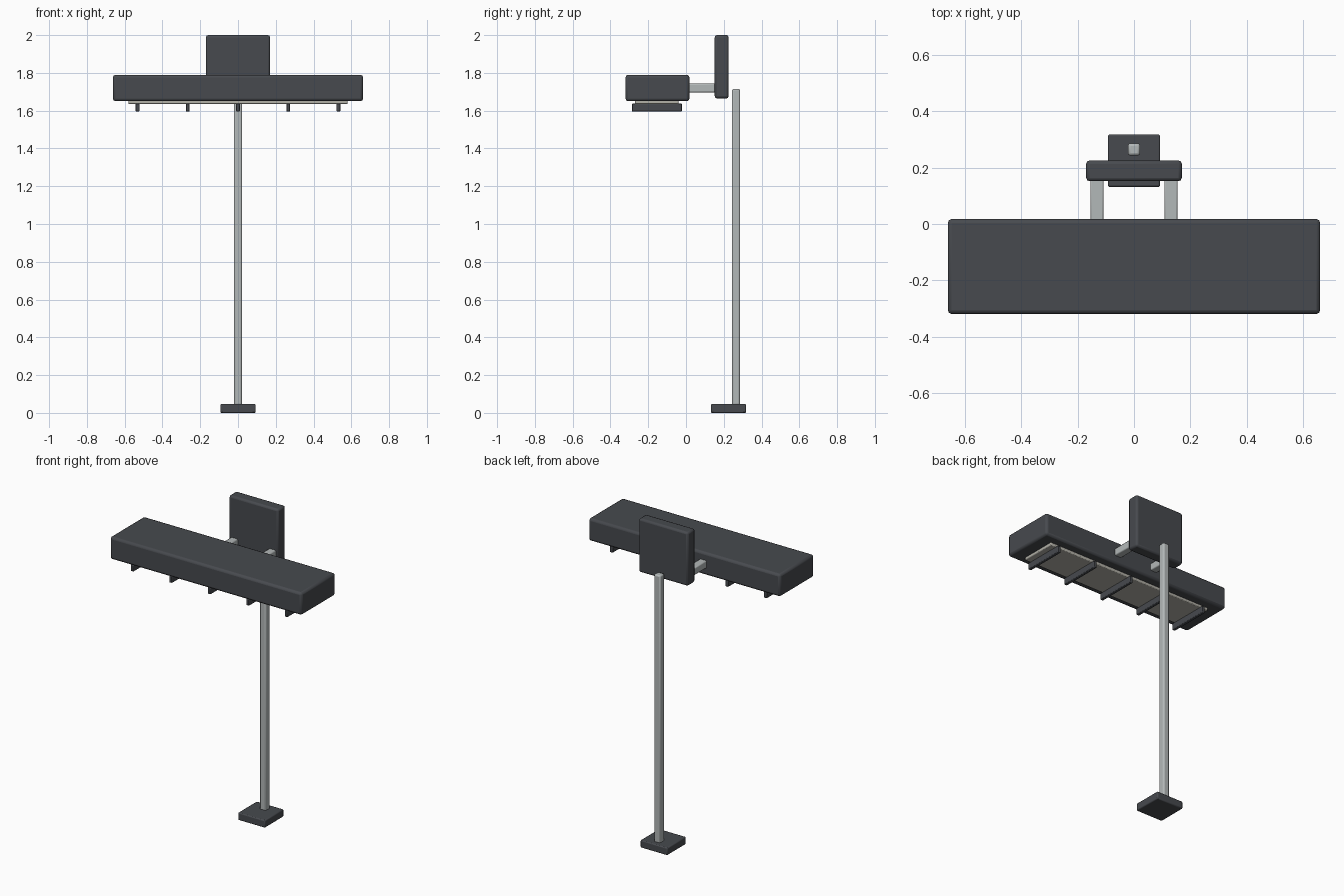
import bpy

if "Cube" in bpy.data.objects:
    bpy.data.objects.remove(bpy.data.objects["Cube"])


def material(name, rgb):
    m = bpy.data.materials.new(name)
    m.diffuse_color = (*rgb, 1)
    m.use_nodes = True
    m.node_tree.nodes["Principled BSDF"].inputs["Base Color"].default_value = m.diffuse_color
    return m


charcoal = material("charcoal", (0.063, 0.068, 0.077))
steel = material("pale_steel", (0.45, 0.48, 0.48))
lens = material("warm_lens", (0.45, 0.44, 0.39))


def box(name, x, y, z, mat, bevel, segments=2):
    """Bevelled box from (min, max) ranges on each axis."""
    bpy.ops.mesh.primitive_cube_add(
        size=1, location=[(a + b) / 2 for a, b in (x, y, z)])
    ob = bpy.context.object
    ob.name = name
    ob.scale = [b - a for a, b in (x, y, z)]
    bpy.ops.object.transform_apply(location=False, rotation=False, scale=True)
    ob.data.materials.append(mat)
    mod = ob.modifiers.new("bevel", 'BEVEL')
    mod.width = bevel
    mod.segments = segments
    bpy.ops.object.shade_smooth_by_angle()
    return ob


# Foot and upright post
box("foot", (-0.093, 0.093), (0.132, 0.318), (0, 0.047), charcoal, 0.006)
box("post", (-0.022, 0.022), (0.243, 0.287), (0.04, 1.715), steel, 0.009)

# Upright back plate
box("back_plate", (-0.17, 0.17), (0.152, 0.226), (1.665, 2.0), charcoal, 0.012)

# Pair of arms joining the plate to the lamp housing
for side, name in ((-1, "left_arm"), (1, "right_arm")):
    box(name, sorted((side * 0.108, side * 0.155)), (0.0, 0.165),
        (1.697, 1.743), steel, 0.006)

# Lamp housing and the light panel beneath it
box("lamp_housing", (-0.662, 0.662), (-0.32, 0.018), (1.65, 1.79),
    charcoal, 0.014)
box("light_panel", (-0.58, 0.58), (-0.27, -0.04), (1.634, 1.66), lens, 0.005)

# Guard bars across the light panel
for i in range(5):
    x = (i - 2) * 0.266
    box(f"guard_bar_{i + 1}", (x - 0.01, x + 0.01), (-0.286, -0.022),
        (1.595, 1.637), charcoal, 0.004)
